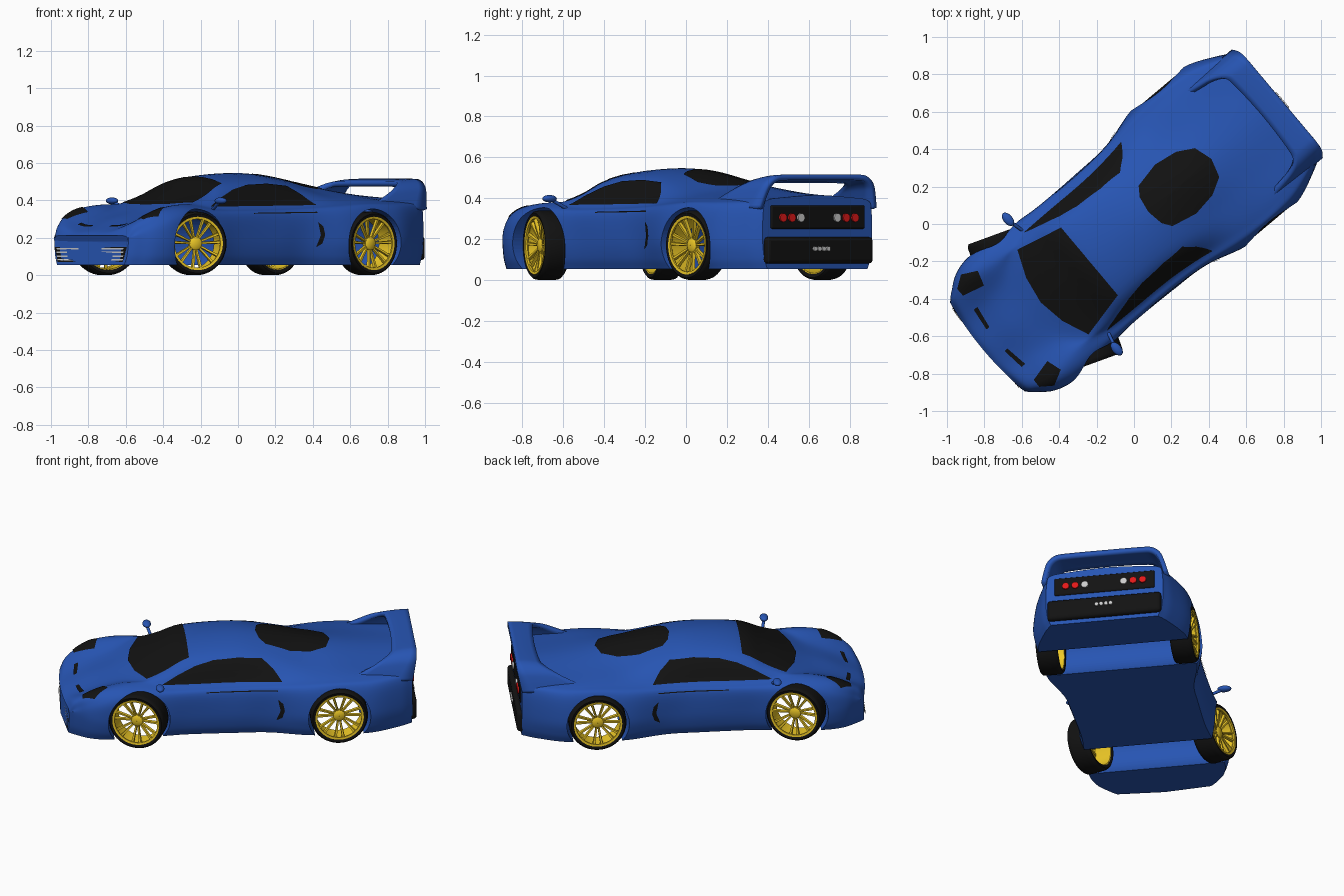
import bpy, bmesh, math
from mathutils import Vector, Matrix
from mathutils.bvhtree import BVHTree

if "Cube" in bpy.data.objects:
    bpy.data.objects.remove(bpy.data.objects["Cube"])

# The car is built along local x (nose at -x), then turned 40 degrees about z.
TURN = Matrix.Rotation(math.radians(40), 4, 'Z')


def material(name, rgb):
    m = bpy.data.materials.new(name)
    m.diffuse_color = (*rgb, 1)
    m.use_nodes = True
    m.node_tree.nodes["Principled BSDF"].inputs["Base Color"].default_value = m.diffuse_color
    return m


BLUE = material("blue_paint", (0.02, 0.09, 0.45))
BLACK = material("black", (0.006, 0.006, 0.006))
GOLD = material("gold", (0.85, 0.58, 0.02))
RED = material("red", (0.75, 0.01, 0.01))
SILVER = material("silver", (0.55, 0.55, 0.57))


def make(name, verts, faces, mat, angle=40):
    me = bpy.data.meshes.new(name)
    me.from_pydata([tuple(v) for v in verts], [], faces)
    bm = bmesh.new()
    bm.from_mesh(me)
    bmesh.ops.recalc_face_normals(bm, faces=bm.faces)
    bm.to_mesh(me)
    bm.free()
    ob = bpy.data.objects.new(name, me)
    bpy.context.collection.objects.link(ob)
    me.materials.append(mat)
    smooth(ob, angle)
    return ob


def smooth(ob, angle=40):
    bpy.ops.object.select_all(action='DESELECT')
    ob.select_set(True)
    bpy.context.view_layer.objects.active = ob
    bpy.ops.object.shade_smooth_by_angle(angle=math.radians(angle))


def apply_all(ob):
    bpy.context.view_layer.objects.active = ob
    for m in list(ob.modifiers):
        bpy.ops.object.modifier_apply(modifier=m.name)


def spline(pts, n, end=None):
    """Catmull-Rom through points of any dimension."""
    p = [Vector(q) for q in pts]
    p = [p[0] * 2 - p[1]] + p + [Vector(end) if end else p[-1] * 2 - p[-2]]
    out = []
    for a, b, c, d in zip(p, p[1:], p[2:], p[3:]):
        for i in range(n):
            t = i / n
            out.append(0.5 * (2 * b + (c - a) * t + (2 * a - 5 * b + 4 * c - d) * t * t
                              + (3 * b - a - 3 * c + d) * t ** 3))
    return out + [p[-2]]


def loft_faces(rows, cols, closed=True):
    return [(i * cols + j, i * cols + (j + 1) % cols, (i + 1) * cols + (j + 1) % cols, (i + 1) * cols + j)
            for i in range(rows - 1) for j in range(cols if closed else cols - 1)]


def box(name, lo, hi, mat, bevel=0.01):
    v = [(x, y, z) for x in (lo[0], hi[0]) for y in (lo[1], hi[1]) for z in (lo[2], hi[2])]
    f = [(0, 1, 3, 2), (4, 6, 7, 5), (0, 4, 5, 1), (2, 3, 7, 6), (0, 2, 6, 4), (1, 5, 7, 3)]
    ob = make(name, v, f, mat)
    m = ob.modifiers.new("bevel", 'BEVEL')
    m.width, m.segments = bevel, 3
    return ob


# Body: x, half width, then shoulder, crown and roof edge as (y, z), and centre height
STATIONS = [
    (-1.05, .31, .305, .18, .285, .21, .15, .212, .212),
    (-1.02, .345, .335, .23, .30, .265, .15, .235, .235),
    (-.95, .40, .385, .27, .33, .312, .17, .265, .265),
    (-.85, .43, .415, .30, .34, .352, .18, .302, .305),
    (-.72, .435, .42, .325, .33, .374, .20, .342, .347),
    (-.60, .425, .41, .33, .33, .377, .26, .378, .395),
    (-.45, .41, .40, .325, .345, .362, .27, .425, .465),
    (-.31, .40, .395, .325, .345, .365, .245, .484, .525),
    (-.05, .405, .395, .33, .345, .37, .24, .50, .547),
    (.15, .415, .41, .335, .36, .375, .24, .48, .533),
    (.38, .475, .45, .345, .385, .385, .24, .435, .495),
    (.56, .48, .455, .355, .40, .39, .24, .425, .462),
    (.75, .47, .445, .35, .385, .39, .24, .41, .435),
    (.92, .40, .385, .35, .34, .39, .20, .405, .42),
    (1.0, .35, .345, .34, .32, .39, .20, .405, .415)]
verts = []
sections = spline(STATIONS, 6)
for x, w, w4, z4, w5, z5, w6, z6, z7 in sections:
    half = spline([(w - .03, .055), (w - .01, .11), (w, .2), (w4, z4), (w5, z5), (w6, z6), (0, z7)], 6, (-w6, z6))
    ring = [Vector((0, .055))] + half + [Vector((-p.x, p.y)) for p in reversed(half[:-1])]
    curve = .28 * min(1, max(0, (-.75 - x) / .25))
    verts += [(x + curve * p.x ** 2, p.x, p.y) for p in ring]
cols = len(ring)
faces = loft_faces(len(sections), cols)
faces += [tuple(range(cols)), tuple(range(len(verts) - cols, len(verts)))]
body = make("body", verts, faces, BLUE)
skin = BVHTree.FromPolygons([Vector(v) for v in verts], faces)

# Wheel arches cut right across the body
for wx in (-.62, .56):
    bpy.ops.mesh.primitive_cylinder_add(vertices=64, radius=.184, depth=1.4, location=(wx, 0, .17),
                                        rotation=(math.pi / 2, 0, 0))
    cutter = bpy.context.object
    cutter.hide_render = True
    m = body.modifiers.new("arch", 'BOOLEAN')
    m.operation, m.solver, m.object = 'DIFFERENCE', 'EXACT', cutter
    apply_all(body)
    bpy.data.objects.remove(cutter)
smooth(body, 32)


def panel(name, outline, axis, mat, side=1, lift=.004, mirror=False):
    """Lays a filled outline on the body skin, seen along an axis."""
    if mirror:
        outline = [(a, -b) if axis == 'z' else (-a, b) for a, b in outline]
    n = len(outline)
    edge = [Vector(outline[i]).lerp(Vector(outline[(i + 1) % n]), k / 6) for i in range(n) for k in range(6)]
    mid = sum(edge, Vector((0, 0))) / len(edge)
    pts = []
    for r in range(9):
        for e in edge:
            a, b = mid.lerp(e, max(.01, r / 8))
            start = {'x': (2 * side, a, b), 'y': (a, 2 * side, b), 'z': (a, b, 2)}[axis]
            ray = Vector({'x': (-side, 0, 0), 'y': (0, -side, 0), 'z': (0, 0, -1)}[axis])
            hit, nor, _, _ = skin.ray_cast(Vector(start), ray)
            if hit is None:
                hit, nor, _, _ = skin.find_nearest(Vector(start) + ray * 1.6)
            pts.append(hit + nor * lift * (-1 if nor.dot(ray) > 0 else 1))
    c = len(edge)
    return make(name, pts, loft_faces(9, c) + [tuple(range(c))], mat)


# Glass
panel("windscreen", [(-.565, .295), (-.625, .15), (-.65, 0), (-.625, -.15), (-.565, -.295),
                     (-.31, -.235), (-.31, .235)], 'z', BLACK)
panel("rear_window", [(.10, 0), (.115, .09), (.15, .14), (.29, .17), (.42, .15), (.51, .10), (.54, 0), (.51, -.10),
                      (.42, -.15), (.29, -.17), (.15, -.14), (.115, -.09)], 'z', BLACK)
for s, tag in ((1, "left"), (-1, "right")):
    panel("side_window_" + tag, [(-.48, .365), (-.38, .415), (-.28, .455), (-.17, .48), (-.02, .487), (.12, .475),
                                 (.18, .43), (.23, .372), (-.1, .368)], 'y', BLACK, s)
    panel("side_intake_" + tag, [(.19, .15), (.225, .17), (.24, .215), (.23, .26), (.20, .285), (.215, .215)],
          'y', BLACK, s)
    panel("door_line_" + tag, [(-.22, .327), (.2, .333), (.2, .338), (-.22, .332)], 'y', BLACK, s)
    panel("headlight_" + tag, [(-.945, .295), (-.945, .34), (-.88, .385), (-.80, .345), (-.825, .265)],
          'z', BLACK, mirror=s < 0)
    panel("hood_vent_" + tag, [(-.965, .075), (-.95, .2), (-.925, .2), (-.945, .075)], 'z', BLACK, mirror=s < 0)
    # Front grille with slats
    panel("grille_" + tag, [(.09, .07), (.27, .07), (.30, .15), (.09, .15)], 'x', BLACK, -1, mirror=s < 0)
    for k in range(4):
        z = .08 + .019 * k
        panel("grille_slat_" + tag, [(.095, z), (.275, z), (.28, z + .008), (.095, z + .008)], 'x', SILVER, -1,
              .009, s < 0)
    # Mirrors: pod on a stalk
    bpy.ops.mesh.primitive_uv_sphere_add(segments=20, ring_count=12, location=(-.50, .452 * s, .398))
    pod = bpy.context.object
    pod.name, pod.scale = "mirror_" + tag, (.025, .042, .018)
    pod.data.materials.append(BLUE)
    smooth(pod)
    a, b = Vector((-.48, .36 * s, .35)), Vector((-.50, .44 * s, .393))
    bpy.ops.mesh.primitive_cylinder_add(vertices=12, radius=.009, depth=(b - a).length, location=(a + b) / 2)
    stalk = bpy.context.object
    stalk.name = "mirror_stalk_" + tag
    stalk.rotation_euler = (b - a).to_track_quat('Z', 'Y').to_euler()
    stalk.data.materials.append(BLUE)
    smooth(stalk)

# Rear wing: ribbon over the tail, y, z, front x, rear x
half = [(.365, .35, .56, 1.0), (.345, .42, .70, 1.015), (.325, .465, .80, 1.025), (.285, .495, .87, 1.03),
        (.22, .502, .89, 1.03), (0, .503, .90, 1.03)]
path = spline(half + [(-y, z, f, r) for y, z, f, r in reversed(half[:-1])], 5)
verts = [(f + (r - f) * k / 5, y, z - .015 * (1 - k / 5) ** 2) for y, z, f, r in path for k in range(6)]
wing = make("rear_wing", verts, loft_faces(len(path), 6, False), BLUE)
m = wing.modifiers.new("thick", 'SOLIDIFY')
m.thickness, m.offset = .028, 0

# Tail panels, lamps and exhausts
box("tail_lamp_panel", (.97, -.30, .25), (1.008, .30, .366), BLACK)
box("rear_bumper", (.95, -.34, .08), (1.028, .34, .21), BLACK, .02)


def rod(name, x, y, z, r, mat):
    bpy.ops.mesh.primitive_cylinder_add(vertices=24, radius=r, depth=.03, location=(x, y, z),
                                        rotation=(0, math.pi / 2, 0))
    bpy.context.object.name = name
    bpy.context.object.data.materials.append(mat)
    smooth(bpy.context.object)


for s in (1, -1):
    for y, mat in ((.23, RED), (.173, RED), (.116, SILVER)):
        rod("tail_lamp", 1.003, y * s, .305, .021, mat)
    for y in (.014, .042):
        rod("exhaust", 1.022, y * s, .153, .012, SILVER)


# Wheels: lathed tyre and rim, tapered spokes, hub; axis along y, outer face at +y
def lathe(profile, n=56):
    p = [(r * math.cos(2 * math.pi * i / n), y, r * math.sin(2 * math.pi * i / n)) for i in range(n) for r, y in profile]
    k = len(profile)
    return p, [(i * k + j, i * k + (j + 1) % k, (i + 1) % n * k + (j + 1) % k, (i + 1) % n * k + j)
               for i in range(n) for j in range(k)]


TYRE = [(.141, -.06), (.158, -.065), (.167, -.056), (.17, -.04), (.17, .04), (.167, .056), (.158, .065), (.141, .06)]
RIM = [(.136, -.058), (.143, -.06), (.143, .064), (.130, .062), (.130, .052), (.136, .045)]
HUB = [(.001, .012), (.036, .012), (.036, .034), (.026, .042), (.001, .042)]
spokes_v, spokes_f = [], []
for i in range(14):
    rot = Matrix.Rotation(2 * math.pi * (i + (.12 if i % 2 else -.12)) / 14, 3, 'Y')
    o = len(spokes_v)
    for r, w, y0, y1 in ((.028, .006, .018, .034), (.135, .0085, .040, .057)):
        spokes_v += [rot @ Vector(q) for q in ((r, y0, -w), (r, y0, w), (r, y1, w * .7), (r, y1, -w * .7))]
    spokes_f += [tuple(o + k for k in f) for f in ((0, 1, 2, 3), (4, 5, 6, 7), (0, 1, 5, 4), (1, 2, 6, 5),
                                                   (2, 3, 7, 6), (3, 0, 4, 7))]
for x, y, steer, tag in ((-.62, .37, -20, "front"), (.56, .40, 0, "rear")):
    for s, side in ((1, "left"), (-1, "right")):
        place = Matrix.Translation((x, y * s, .17)) @ Matrix.Rotation(
            math.radians(steer) + (math.pi if s < 0 else 0), 4, 'Z')
        for part, (v, f), mat in (("tyre", lathe(TYRE), BLACK), ("rim", lathe(RIM), GOLD), ("hub", lathe(HUB, 24), GOLD),
                                  ("spokes", (spokes_v, spokes_f), GOLD)):
            make(f"{tag}_{side}_{part}", v, f, mat).matrix_basis = place

# Turn the whole car into place
bpy.context.view_layer.update()
for ob in bpy.context.scene.objects:
    ob.matrix_world = TURN @ ob.matrix_basis
